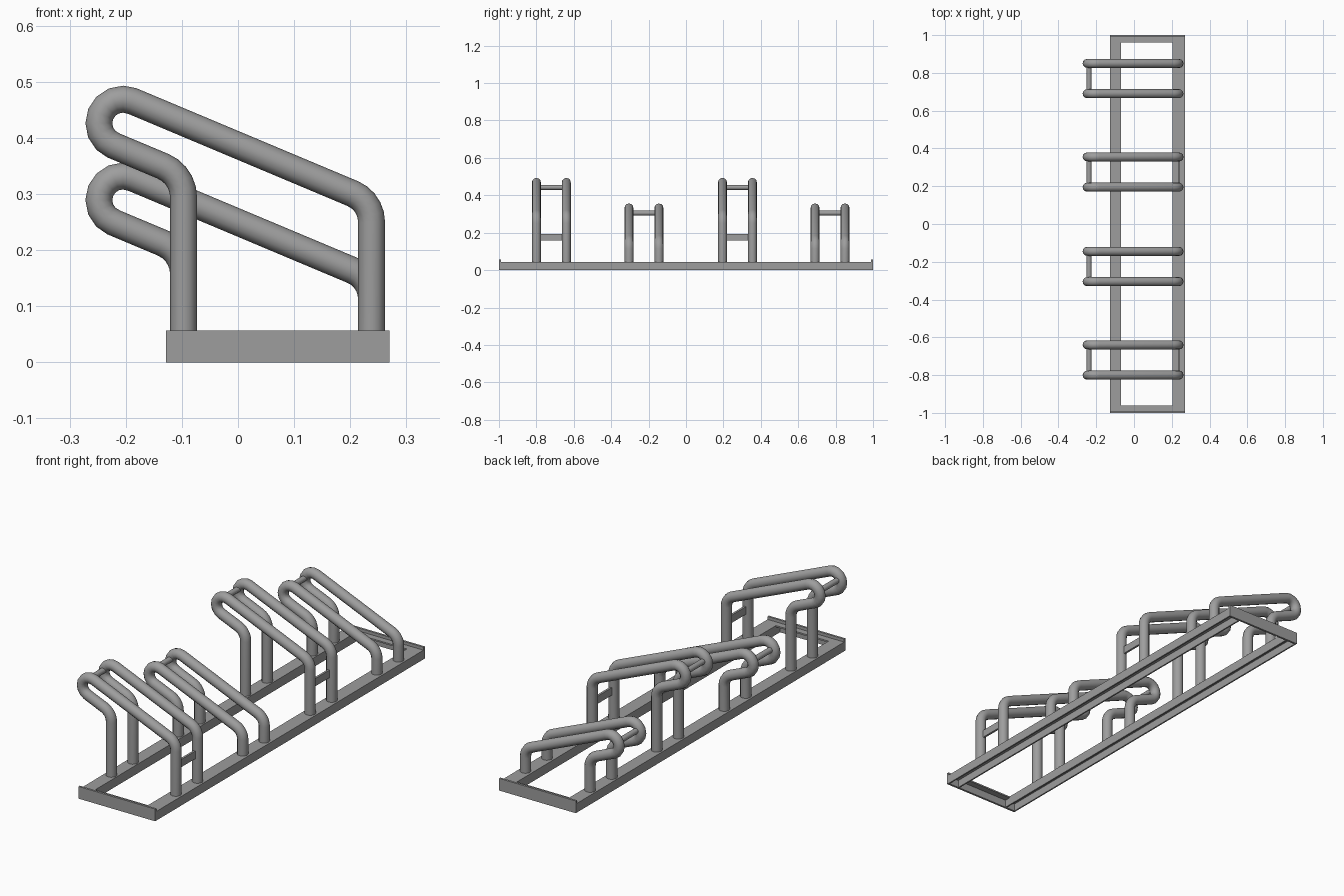
import bpy
import math
from mathutils import Vector

old = bpy.data.objects.get("Cube")
if old:
    bpy.data.objects.remove(old, do_unlink=True)

# Single galvanised steel colour
steel = bpy.data.materials.new("grey_steel")
steel.use_nodes = True
COLOUR = (0.34, 0.34, 0.34, 1)
steel.diffuse_color = COLOUR
steel.node_tree.nodes["Principled BSDF"].inputs["Base Color"].default_value = COLOUR

RAIL_TOP = 0.043
WALL = 0.007
X_MIN, X_MAX = -0.128, 0.27
LEG_BACK, LEG_FRONT = -0.097, 0.238
SLOPE = math.atan(0.42)


def box(name, low, high):
    low, high = Vector(low), Vector(high)
    bpy.ops.mesh.primitive_cube_add(size=1, location=(low + high) / 2)
    ob = bpy.context.object
    ob.name = name
    ob.scale = high - low
    bpy.ops.object.transform_apply(location=False, rotation=False, scale=True)
    ob.data.materials.append(steel)


def activate(ob):
    bpy.context.collection.objects.link(ob)
    bpy.ops.object.select_all(action='DESELECT')
    ob.select_set(True)
    bpy.context.view_layer.objects.active = ob


def prism(name, profile, y0, y1):
    """Extrude an (x, z) outline along y."""
    n = len(profile)
    verts = [(x, y, z) for y in (y0, y1) for x, z in profile]
    faces = [[i, (i + 1) % n, n + (i + 1) % n, n + i] for i in range(n)]
    faces += [list(range(n))[::-1], list(range(n, 2 * n))]
    mesh = bpy.data.meshes.new(name)
    mesh.from_pydata(verts, [], faces)
    mesh.materials.append(steel)
    activate(bpy.data.objects.new(name, mesh))
    bpy.ops.object.mode_set(mode='EDIT')
    bpy.ops.mesh.select_all(action='SELECT')
    bpy.ops.mesh.normals_make_consistent(inside=False)
    bpy.ops.object.mode_set(mode='OBJECT')


def fillet(before, corner, after, radius, steps=5):
    """Round the corner between two straight runs."""
    a, b = (before - corner).normalized(), (after - corner).normalized()
    half = a.angle(b) / 2
    centre = corner + (a + b).normalized() * (radius / math.sin(half))
    reach = radius / math.tan(half)
    start = (corner + a * reach - centre).normalized()
    end = (corner + b * reach - centre).normalized()
    return [centre + start.slerp(end, i / steps).normalized() * radius
            for i in range(steps + 1)]


def loop_path(drop):
    """Centre line of one bent hoop in the xz plane."""
    bend = Vector((-0.205, 0, 0.426 - drop))
    r = 0.043
    along = Vector((math.cos(SLOPE), 0, -math.sin(SLOPE)))
    across = Vector((math.sin(SLOPE), 0, math.cos(SLOPE)))
    upper, lower = bend + across * r, bend - across * r
    top_corner = upper + along * ((LEG_FRONT - upper.x) / along.x)
    low_corner = lower + along * ((LEG_BACK - lower.x) / along.x)
    foot_front = Vector((LEG_FRONT, 0, RAIL_TOP - 0.003))
    foot_back = Vector((LEG_BACK, 0, RAIL_TOP - 0.003))
    turn = [bend + across * (r * math.cos(t)) - along * (r * math.sin(t))
            for t in (math.pi * i / 8 for i in range(9))]
    return ([foot_front] + fillet(foot_front, top_corner, upper, 0.055) + turn
            + fillet(lower, low_corner, foot_back, 0.06) + [foot_back])


def tube(name, points, y, radius):
    curve = bpy.data.curves.new(name, 'CURVE')
    curve.dimensions = '3D'
    curve.bevel_depth = radius
    curve.bevel_resolution = 4
    curve.use_fill_caps = True
    spline = curve.splines.new('POLY')
    spline.points.add(len(points) - 1)
    for p, co in zip(spline.points, points):
        p.co = (co[0], co[1] + y, co[2], 1)
    curve.materials.append(steel)
    activate(bpy.data.objects.new(name, curve))
    bpy.ops.object.convert(target='MESH')
    bpy.ops.object.shade_smooth_by_angle(angle=math.radians(40))


# Long channel rails, open underneath
for name, x0, x1 in (("right_rail", X_MIN, -0.068), ("left_rail", 0.205, X_MAX)):
    under = RAIL_TOP - WALL
    prism(name, [(x0, 0), (x0, RAIL_TOP), (x1, RAIL_TOP), (x1, 0),
                 (x1 - WALL, 0), (x1 - WALL, under), (x0 + WALL, under), (x0 + WALL, 0)],
          -0.992, 0.992)

# End bars: upright plate with a raised lip and an inward flange
for name, s in (("front_end", -1), ("back_end", 1)):
    ys = sorted((s * 0.99, s))
    box(name + "_plate", (X_MIN, ys[0], 0), (X_MAX, ys[1], 0.057))
    ys = sorted((s * 0.96, s * 0.99))
    box(name + "_flange", (-0.07, ys[0], RAIL_TOP - WALL), (0.207, ys[1], RAIL_TOP))

# Four pairs of hoops, alternating tall and short
for number, (y, drop) in enumerate(((-0.72, 0), (-0.225, 0.137), (0.275, 0), (0.77, 0.137)), 1):
    kind = "short" if drop else "tall"
    for side in (-1, 1):
        tube(f"{kind}_hoop_{number}", loop_path(drop), y + side * 0.08, 0.024)
    nose = [Vector((-0.238, end, 0.442 - drop)) for end in (-0.08, 0.08)]
    tube(f"nose_crossbar_{number}", nose, y, 0.013)
    if not drop:
        box(f"leg_crossbar_{number}", (0.233, y - 0.08, 0.158), (0.243, y + 0.08, 0.194))
